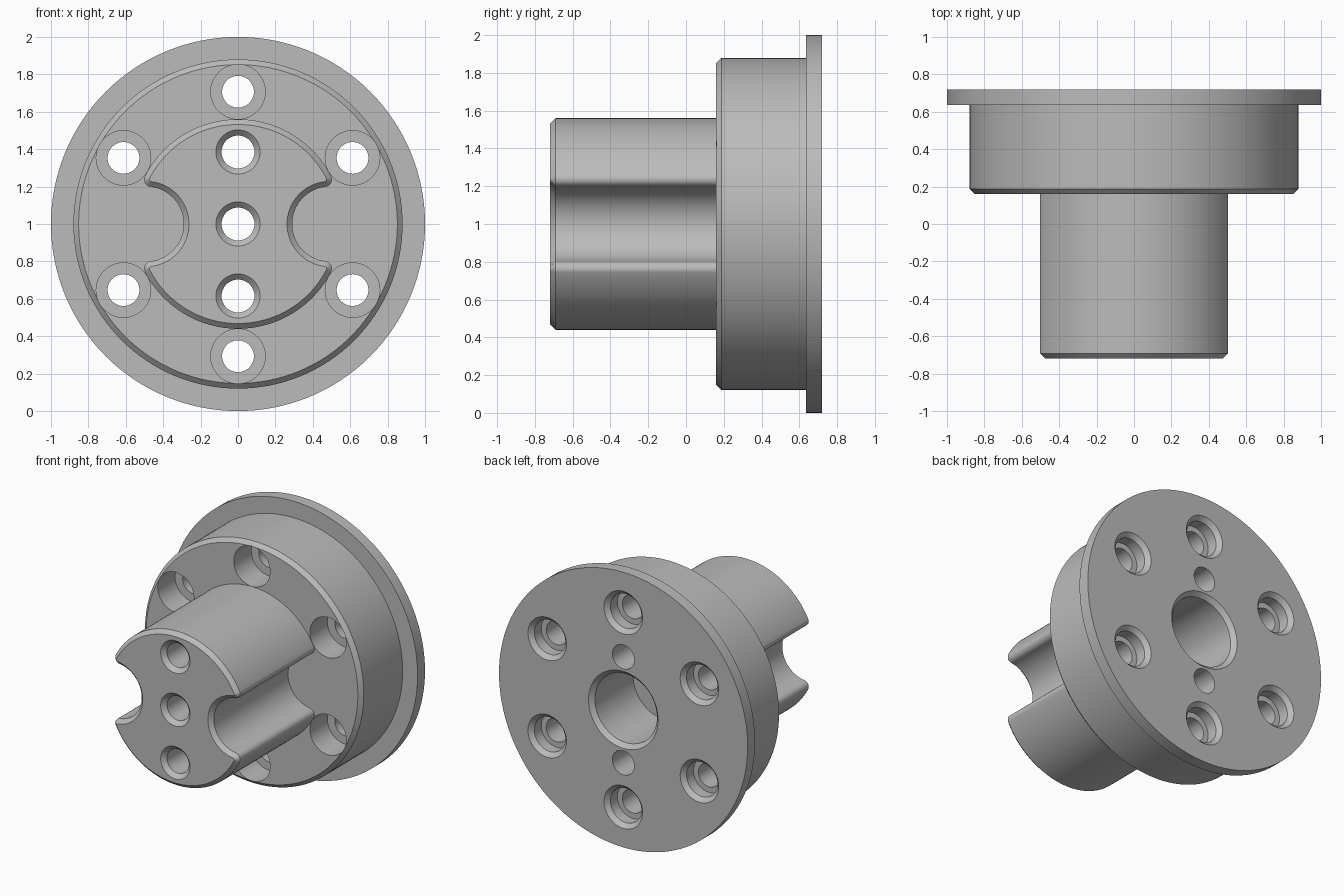
import bpy, bmesh
from math import sin, cos, pi, sqrt, atan2, radians
from mathutils import Vector

cube = bpy.data.objects.get("Cube")
if cube:
    bpy.data.objects.remove(cube, do_unlink=True)

steel = bpy.data.materials.new("grey metal")
steel.use_nodes = True
GREY = (0.5, 0.5, 0.5, 1)
steel.diffuse_color = GREY
steel.node_tree.nodes["Principled BSDF"].inputs["Base Color"].default_value = GREY

FRONT, SHOULDER, RIM, BACK = -0.72, 0.16, 0.635, 0.72
CHAMFER = 0.028


def loft(name, rings):
    """Skin equal-length closed rings and cap both ends."""
    bm = bmesh.new()
    loops = [[bm.verts.new(p) for p in ring] for ring in rings]
    n = len(loops[0])
    for a, b in zip(loops, loops[1:]):
        for i in range(n):
            j = (i + 1) % n
            bm.faces.new((a[i], a[j], b[j], b[i]))
    bm.faces.new(loops[0])
    bm.faces.new(loops[-1])
    bmesh.ops.recalc_face_normals(bm, faces=bm.faces)
    mesh = bpy.data.meshes.new(name)
    bm.to_mesh(mesh)
    bm.free()
    mesh.materials.append(steel)
    obj = bpy.data.objects.new(name, mesh)
    bpy.context.collection.objects.link(obj)
    return obj


def turned(name, profile, x=0, z=1, n=64):
    """Turn (y, radius) steps about an axis running front to back."""
    return loft(name, [[(x + r * cos(2 * pi * i / n), y, z + r * sin(2 * pi * i / n))
                        for i in range(n)] for y, r in profile])


def cut(obj, cutters):
    for c in cutters:
        c.hide_render = True
        mod = obj.modifiers.new(c.name, 'BOOLEAN')
        mod.operation, mod.solver, mod.object = 'DIFFERENCE', 'EXACT', c
    graph = bpy.context.evaluated_depsgraph_get()
    mesh = bpy.data.meshes.new_from_object(obj.evaluated_get(graph))
    obj.modifiers.clear()
    obj.data = mesh


def arc(cx, cz, r, a0, a1, n):
    return [(cx + r * cos(a0 + (a1 - a0) * i / n), cz + r * sin(a0 + (a1 - a0) * i / n))
            for i in range(n + 1)]


def boss_ring(y, inset):
    """Round section with a scooped notch each side and rounded tips."""
    R, nx, nr, f = 0.56, 0.49, 0.2, 0.04
    tx = ((R - f) ** 2 - (nr + f) ** 2 + nx ** 2) / (2 * nx)
    tz = sqrt((R - f) ** 2 - tx ** 2)
    out = atan2(tz, tx)                  # where the tip meets the outer round
    scoop = atan2(tz, tx - nx)           # where the tip meets the notch
    upper = arc(0, 0, R - inset, pi / 2, out, 24)
    tip = arc(tx, tz, f - inset, out, scoop - pi, 10)
    notch = arc(nx, 0, nr + inset, scoop, pi, 16)
    quarter = upper + tip[1:] + notch[1:]
    half = quarter + [(x, -z) for x, z in quarter[-2::-1]]
    full = half + [(-x, z) for x, z in half[-2:0:-1]]
    return [(x, y, 1 + z) for x, z in full]


# Flanged body
body = turned("flanged_body", [(SHOULDER, 0.88 - CHAMFER), (SHOULDER + CHAMFER, 0.88),
                               (RIM, 0.88), (RIM, 1), (BACK, 1)], n=128)

# Notched boss
boss = loft("notched_boss", [boss_ring(FRONT, CHAMFER), boss_ring(FRONT + CHAMFER, 0),
                             boss_ring(SHOULDER, 0)])

# Bolt holes, recessed at both ends
bolts = []
for k in range(6):
    a = radians(30 + 60 * k)
    bolts.append(turned("bolt_cutter", [
        (0, 0.146), (0.36, 0.146), (0.36, 0.085), (0.61, 0.085), (0.61, 0.125),
        (BACK - 0.03, 0.125), (BACK, 0.155), (BACK + 0.03, 0.185)],
        0.707 * cos(a), 1 + 0.707 * sin(a), 48))

# Pin holes along the boss and the wide rear bore
pins = [turned("pin_cutter", [(FRONT - 0.03, 0.148), (FRONT + 0.03, 0.088), (0.8, 0.088)],
               0, 1 + dz, 48) for dz in (-0.385, 0, 0.385)]
bore = turned("bore_cutter", [(0.25, 0.25), (BACK - 0.03, 0.25), (BACK + 0.03, 0.31)])

cut(body, bolts + pins + [bore])
cut(boss, pins)
for c in bolts + pins + [bore]:
    bpy.data.objects.remove(c, do_unlink=True)

# Smooth rounds, sharp edges
bpy.ops.object.select_all(action='DESELECT')
for obj in (body, boss):
    obj.select_set(True)
    bpy.context.view_layer.objects.active = obj
bpy.ops.object.shade_smooth_by_angle(angle=radians(30))
